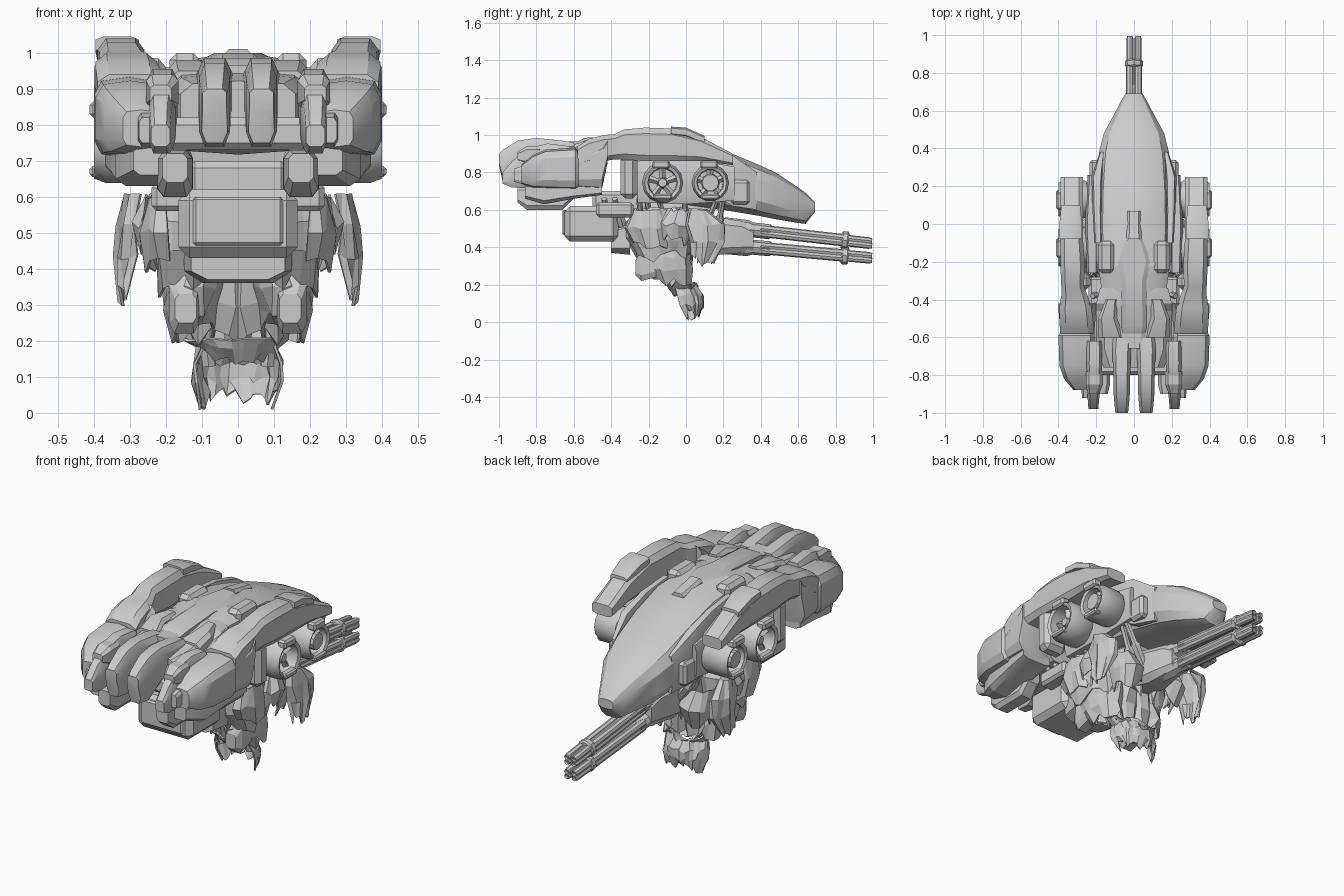
import bpy, bmesh, math, random
from mathutils import Vector

random.seed(4)


def finish(name, bm, mirror=False, smooth=0, thick=0):
    bmesh.ops.recalc_face_normals(bm, faces=bm.faces)
    me = bpy.data.meshes.new(name)
    bm.to_mesh(me)
    bm.free()
    ob = bpy.data.objects.new(name, me)
    bpy.context.collection.objects.link(ob)
    if thick:
        m = ob.modifiers.new("thickness", 'SOLIDIFY')
        m.thickness = thick
    if mirror:
        ob.modifiers.new("mirror", 'MIRROR')
    if smooth:
        bpy.ops.object.select_all(action='DESELECT')
        bpy.context.view_layer.objects.active = ob
        ob.select_set(True)
        bpy.ops.object.shade_smooth_by_angle(angle=math.radians(smooth))
    return ob


def bridge(bm, rings, closed=True):
    for a, b in zip(rings, rings[1:]):
        n = len(a)
        for i in range(n if closed else n - 1):
            j = (i + 1) % n
            bm.faces.new((a[i], a[j], b[j], b[i]))


def loft(name, secs, n=8, square=4, mirror=True, smooth=25):
    """Body along y from sections (y, centre x, half width, low z, high z)."""
    bm = bmesh.new()
    ang = [2 * math.pi * (i + .5) / n for i in range(n)]
    f = lambda v: math.copysign(abs(v) ** (2 / square), v)
    k = max(f(math.cos(a)) for a in ang)
    rings = [[bm.verts.new((x + w * f(math.cos(a)) / k, y,
                            (lo + hi) / 2 + (hi - lo) / 2 * f(math.sin(a)) / k))
              for a in ang] for y, x, w, lo, hi in secs]
    bridge(bm, rings)
    bm.faces.new(rings[0])
    bm.faces.new(rings[-1])
    return finish(name, bm, mirror, smooth)


def box(name, x, y, z, bev=.015, mirror=True):
    """Bevelled block from (min, max) ranges."""
    bm = bmesh.new()
    bmesh.ops.create_cube(bm, size=1)
    for v in bm.verts:
        v.co = [(r[0] + r[1]) / 2 + c * (r[1] - r[0]) for c, r in zip(v.co, (x, y, z))]
    bmesh.ops.bevel(bm, geom=bm.edges[:], offset=bev, segments=1, affect='EDGES')
    return finish(name, bm, mirror)


def lathe(name, a, b, prof, n=14, mirror=True):
    """Turned part on the axis a-b from (fraction along axis, radius)."""
    a, b = Vector(a), Vector(b)
    q = (b - a).to_track_quat('Z', 'Y')
    bm = bmesh.new()
    rings = [[bm.verts.new(a.lerp(b, t) + q @ Vector((r * math.cos(2 * math.pi * i / n),
              r * math.sin(2 * math.pi * i / n), 0))) for i in range(n)] for t, r in prof]
    bridge(bm, rings)
    bm.faces.new(rings[0])
    bm.faces.new(rings[-1])
    return finish(name, bm, mirror, 35)


def torn(name, rings, a0=0, a1=360, n=14, jag=.03, mirror=True):
    """Thin torn shell from rings (x, y, z, rx, ry), ragged at the last ring."""
    bm = bmesh.new()
    rows = []
    for k, (x, y, z, rx, ry) in enumerate(rings):
        row = []
        for i in range(n):
            a = math.radians(a0 + (a1 - a0) * i / (n if a1 - a0 == 360 else n - 1))
            j = jag if k == len(rings) - 1 else .012
            row.append(bm.verts.new((x + rx * math.cos(a) + random.uniform(-.01, .01),
                                     y + ry * math.sin(a) + random.uniform(-.01, .01),
                                     z + random.uniform(-j, j))))
        rows.append(row)
    bridge(bm, rows, a1 - a0 == 360)
    return finish(name, bm, mirror, 0, .008)


# Central hull: beak at +y, thin bridge over the open gap, blunt block at the front
loft("hull", [(-.36, 0, .17, .88, .97), (-.22, 0, .19, .86, .99), (-.2, 0, .2, .66, .99),
              (0, 0, .205, .62, .985), (.2, 0, .2, .6, .92), (.38, 0, .185, .57, .845),
              (.48, 0, .16, .55, .8), (.6, 0, .095, .53, .72), (.64, 0, .075, .525, .69),
              (.69, 0, .045, .59, .64)], n=12, square=3, mirror=False)
loft("front_block", [(-.76, 0, .16, .76, .92), (-.66, 0, .2, .72, .94), (-.46, 0, .2, .73, .96),
                     (-.42, 0, .2, .87, .97), (-.34, 0, .18, .88, .97)], n=10, mirror=False)
loft("hull_spine", [(-.66, 0, .06, .88, .965), (-.58, 0, .06, .9, .965), (-.54, 0, .07, .9, .985),
                    (-.3, 0, .065, .9, 1.0), (-.2, 0, .1, .9, 1.0), (-.08, 0, .05, .9, 1.0)], mirror=False)
loft("hull_fin", [(-.08, 0, .04, .92, 1.01), (.07, 0, .035, .9, .98)], mirror=False)
loft("hull_side_ridge", [(-.1, .19, .02, .85, .96), (.08, .195, .025, .72, .94),
                         (.25, .195, .03, .62, .89), (.38, .17, .012, .6, .8)])
box("hull_top_block", (.105, .19), (-.26, -.09), (.88, 1.0), .02)
loft("hull_top_pad", [(-.6, .12, .07, .84, .95), (-.5, .14, .05, .86, .98), (-.4, .12, .03, .88, .98)])

# Shoulder armour: bulging pod at the front, arched rail toward the back
loft("shoulder_pod", [(-.88, .27, .05, .74, .84), (-.82, .29, .08, .72, .89), (-.75, .3, .095, .715, .92),
                      (-.59, .305, .095, .71, .93), (-.575, .3, .09, .72, .91),
                      (-.45, .3, .1, .71, .97), (-.42, .3, .1, .85, .99)], n=10)
loft("shoulder_rail", [(-.58, .3, .09, .82, .94), (-.52, .305, .09, .84, .98), (-.44, .31, .085, .86, 1.0),
                       (-.38, .315, .07, .87, 1.005), (-.33, .325, .06, .87, 1.03),
                       (-.22, .325, .065, .86, 1.04), (-.08, .33, .06, .86, 1.035),
                       (.08, .33, .06, .86, .99), (.25, .33, .06, .84, .9)])
loft("rail_cap", [(-.08, .335, .06, 1.0, 1.045), (0, .335, .06, .99, 1.04), (.1, .335, .05, .95, .995)])
box("pod_link", (.23, .37), (-.35, -.26), (.66, .89), .025)
loft("pod_underside", [(-.86, .24, .05, .66, .74), (-.76, .26, .08, .63, .74), (-.6, .27, .085, .66, .74),
                       (-.45, .28, .09, .68, .74)])

# Inner and outer claws along the front
loft("inner_claw", [(-1, .065, .033, .84, .9), (-.98, .065, .036, .75, .92), (-.9, .065, .043, .74, .97),
                    (-.8, .065, .045, .8, .985), (-.66, .065, .05, .82, .97), (-.6, .06, .05, .84, .96)])
loft("outer_claw", [(-.98, .215, .026, .74, .8), (-.93, .215, .03, .72, .86), (-.84, .21, .036, .72, .93),
                    (-.74, .21, .042, .8, .955), (-.62, .21, .04, .82, .94)])
loft("claw_knuckle", [(-.9, .215, .03, .86, .91), (-.85, .21, .045, .84, .94), (-.78, .21, .045, .84, .94)])
loft("claw_side_bracket", [(-.92, .25, .025, .75, .82), (-.8, .25, .035, .72, .86), (-.68, .25, .035, .74, .86)])
loft("lower_toe", [(-.9, .175, .035, .64, .72), (-.85, .175, .048, .6, .73), (-.66, .175, .05, .6, .73),
                   (-.6, .18, .045, .66, .75)])
box("claw_bridge", (-.2, .2), (-.8, -.62), (.73, .82), .02, False)

# Round side engines with recessed fans
for nm, y, z, r in (("front_engine", -.125, .745, .11), ("rear_engine", .13, .745, .1)):
    lathe(nm, (.17, y, z), (.4, y, z), [(0, r * .8), (.3, r * .85), (.4, r), (.85, r), (1, r * .88),
                                        (.97, r * .72), (.6, r * .68), (.6, r * .3), (.85, r * .2)])
    for i in range(5):
        a = math.radians(72 * i + 20)
        lathe(nm + "_blade", (.34, y, z), (.34, y + r * .74 * math.cos(a), z + r * .74 * math.sin(a)),
              [(0, .012), (1, .02)], 4)
    box(nm + "_clamp", (.36, .412), (y - .055, y + .04), (z + .075, z + .12), .01)
    box(nm + "_skirt", (.37, .412), (y - .05, y + .05), (z - .09, z - .06), .008)
lathe("engine_hub_cap", (.3, .13, .745), (.39, .13, .745), [(0, .05), (1, .045)], 10)
loft("engine_pylon", [(-.26, .22, .03, .64, .86), (.0, .225, .035, .63, .88), (.26, .215, .03, .65, .83)])
box("rear_intake", (.16, .235), (.24, .34), (.63, .76), .015)

# Chin box and inner frame
box("chin_box", (-.165, .165), (-.65, -.36), (.43, .62), .03, False)
box("chin_panel", (-.125, .125), (-.66, -.6), (.465, .6), .008, False)
box("chin_roof", (-.14, .14), (-.5, -.2), (.58, .7), .02, False)
box("chin_bracket", (.14, .24), (-.48, -.28), (.56, .64), .015)
loft("chin_heel", [(-.4, 0, .13, .37, .5), (-.3, 0, .15, .36, .55)], mirror=False)
loft("waist", [(-.3, 0, .14, .42, .62), (-.05, 0, .13, .4, .66), (.12, 0, .1, .42, .64)], mirror=False)
for i in range(8):
    y = -.4 + i * .08
    lathe("frame_strut", (.06, y, .45), (.22, min(.2, y + random.uniform(-.08, .1)), .66),
          [(0, .02), (.5, .026), (.55, .016), (1, .016)], 6)

# Twin gun clusters under the beak
loft("gun_mount", [(.02, 0, .09, .4, .6), (.18, 0, .085, .36, .56), (.3, 0, .06, .37, .54),
                   (.36, 0, .045, .38, .5)], mirror=False)
for nm, z0, z1 in (("upper", .505, .42), ("lower", .41, .342)):
    at = lambda y: z0 + (z1 - z0) * (y - .25) / .75
    lathe(nm + "_gun_sleeve", (0, .2, at(.2)), (0, .46, at(.46)),
          [(0, .05), (.5, .05), (.6, .04), (.95, .04), (1, .03)], 8, False)
    lathe(nm + "_gun_core", (0, .4, at(.4)), (0, .98, at(.98)), [(0, .03), (.72, .026), (1, .022)], 8, False)
    for dz in (-.013, .013):
        lathe(nm + "_barrel", (.022, .4, at(.4) + dz), (.022, .995, at(.995) + dz),
              [(0, .02), (.74, .02), (.78, .018), (.97, .018), (1, .014), (.98, .009)], 8)
    lathe(nm + "_gun_collar", (0, .83, at(.83)), (0, .87, at(.87)),
          [(0, .04), (.2, .048), (.8, .048), (1, .04)], 8, False)

# Torn legs, hip shells, side petals and hanging foot
torn("hip_shell", [(.12, -.13, .61, .1, .1), (.13, -.14, .54, .12, .18), (.14, -.15, .44, .1, .18),
                   (.14, -.13, .35, .08, .14)], n=18, jag=.035)
torn("thigh", [(.1, -.12, .42, .07, .13), (.12, -.12, .35, .085, .15), (.13, -.1, .28, .075, .13),
               (.12, -.07, .22, .06, .1)], n=16)
loft("thigh_plate", [(-.27, .145, .03, .25, .33), (-.24, .15, .042, .22, .39), (-.16, .15, .045, .24, .42)])
torn("side_petal", [(.265, .07, .6, .05, .05), (.275, .1, .52, .06, .11), (.285, .11, .43, .055, .1),
                    (.3, .09, .33, .03, .06)], -85, 85, 10, .035)
torn("side_petal_front", [(.22, -.03, .6, .04, .06), (.24, -.05, .52, .05, .09), (.23, -.06, .43, .04, .07)],
     -80, 80, 8, .04)
torn("outer_leg_shell", [(.2, -.2, .6, .05, .08), (.2, -.2, .5, .07, .12), (.2, -.18, .42, .06, .1)],
     -90, 120, 10, .035)
torn("rear_leg_scrap", [(.13, .08, .52, .09, .07), (.13, .1, .43, .1, .1), (.12, .09, .35, .08, .07)],
     -30, 200, 10, .04)
torn("inner_leg_scrap", [(.03, -.06, .42, .08, .1), (.04, -.06, .3, .09, .09), (.05, -.04, .21, .08, .07)], n=10)
torn("hanging_foot", [(0, -.03, .19, .11, .09), (0, -.01, .14, .12, .1), (0, .0, .09, .125, .09),
                      (0, .02, .037, .11, .055)], -15, 195, 22, .035, False)
torn("foot_hood", [(0, 0, .15, .07, .06), (0, -.02, .185, .1, .07), (0, -.02, .21, .14, .075)],
     n=18, jag=.025, mirror=False)
lathe("ankle_strut", (.08, -.02, .13), (.1, -.05, .32), [(0, .02), (1, .03)], 6)
